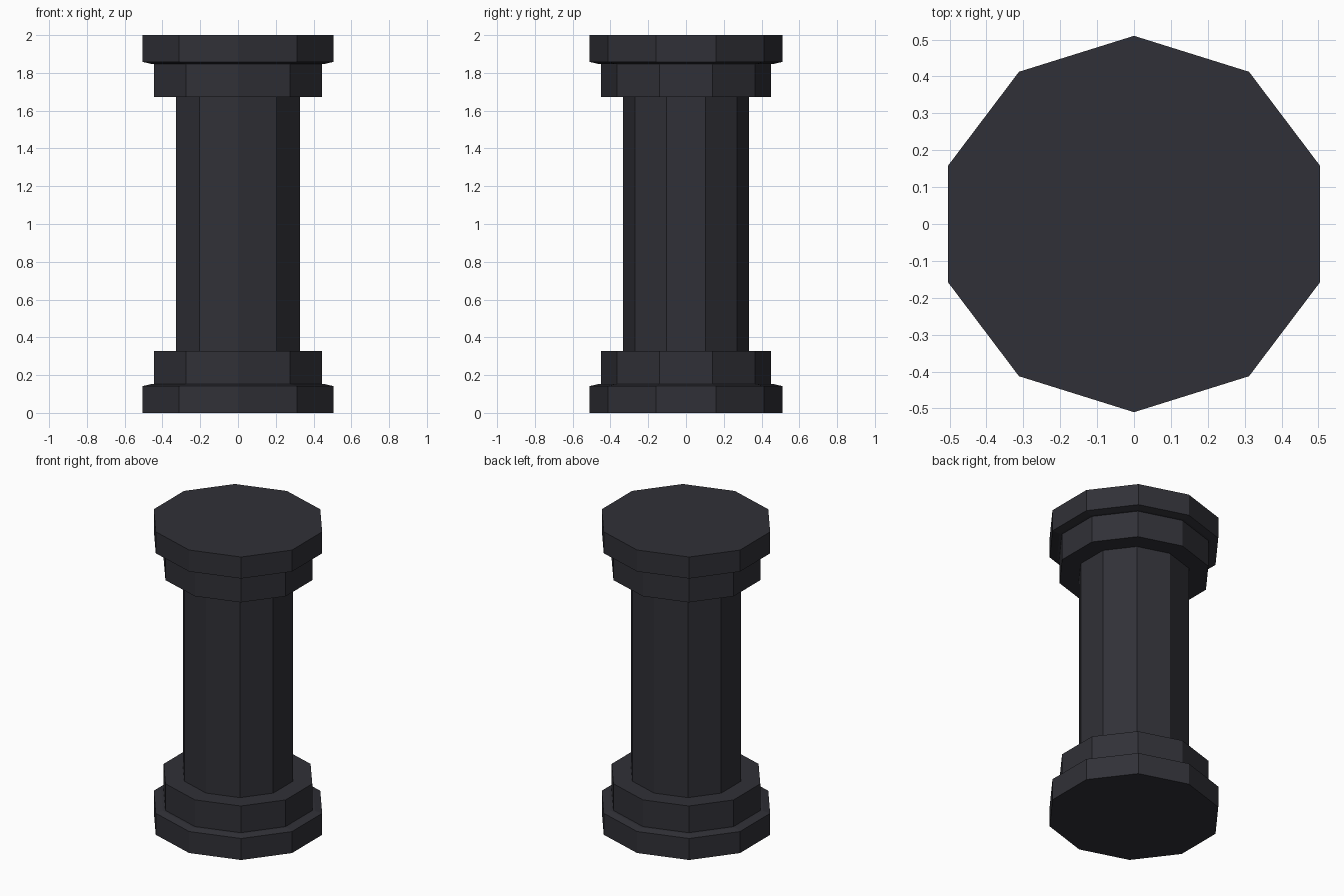
import bpy, bmesh, math

if "Cube" in bpy.data.objects:
    bpy.data.objects.remove(bpy.data.objects["Cube"])

# one dark stone colour
stone = bpy.data.materials.new("dark slate stone")
stone.diffuse_color = (0.030, 0.030, 0.038, 1)
stone.use_nodes = True
stone.node_tree.nodes["Principled BSDF"].inputs["Base Color"].default_value = stone.diffuse_color

SIDES, STRETCH = 10, 1.04  # ten sides, slightly wider in x


def turned(name, profile):
    """Ten-sided solid from (radius, z) rings, capped at both ends."""
    bm = bmesh.new()
    rings = []
    for r, z in profile:
        rings.append([bm.verts.new((r * STRETCH * math.sin(a), -r * math.cos(a), z))
                      for a in (2 * math.pi * i / SIDES for i in range(SIDES))])
    for lo, hi in zip(rings, rings[1:]):
        for i in range(SIDES):
            j = (i + 1) % SIDES
            bm.faces.new((lo[i], lo[j], hi[j], hi[i]))
    bm.faces.new(rings[0][::-1])
    bm.faces.new(rings[-1])
    bmesh.ops.recalc_face_normals(bm, faces=bm.faces)
    me = bpy.data.meshes.new(name)
    bm.to_mesh(me)
    bm.free()
    me.materials.append(stone)
    bpy.context.collection.objects.link(bpy.data.objects.new(name, me))


# shaft
turned("shaft", [(0.333, 0.32), (0.333, 1.68)])

# slab and collar at each end, mirrored about mid height
slab = [(0.51, 0.0), (0.51, 0.142), (0.466, 0.152)]
collar = [(0.45, 0.14), (0.45, 0.328)]
for end, flip in (("base", False), ("top", True)):
    for part, prof in (("slab", slab), ("collar", collar)):
        p = [(r, 2 - z) for r, z in reversed(prof)] if flip else prof
        turned(f"{end}_{part}", p)
